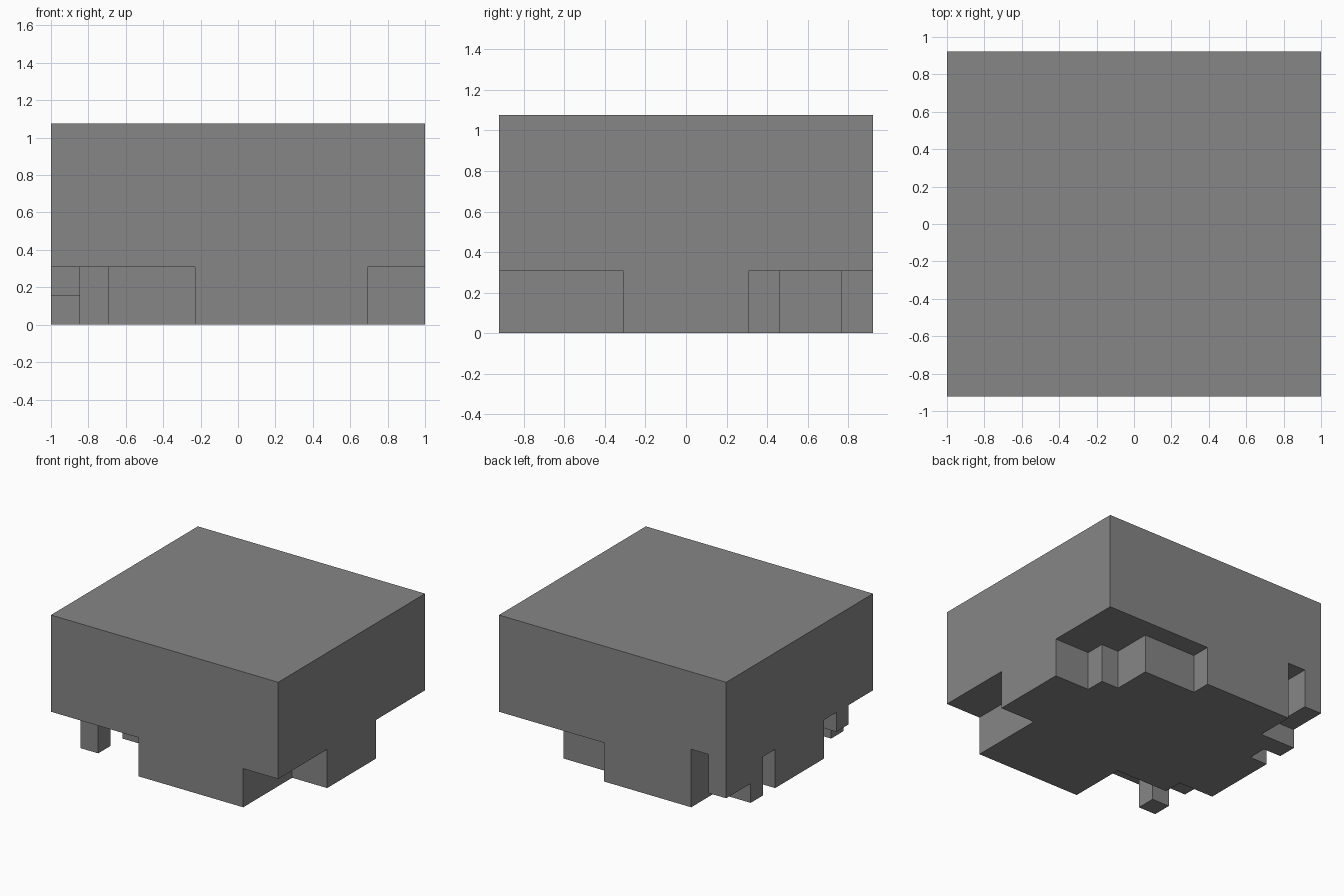
import bpy
import bmesh

cube = bpy.data.objects.get("Cube")
if cube:
    bpy.data.objects.remove(cube, do_unlink=True)

U = 2 / 13           # one grid step
W, D, H = 13, 12, 7  # overall size in grid steps

grey = bpy.data.materials.new("stone_grey")
grey.use_nodes = True
colour = (0.24, 0.24, 0.24, 1)
grey.diffuse_color = colour
grey.node_tree.nodes["Principled BSDF"].inputs["Base Color"].default_value = colour


def prism(name, outline, z0, z1):
    """Extrude an outline, in grid steps from the front right corner."""
    bm = bmesh.new()
    verts = [bm.verts.new(((x - W / 2) * U, (y - D / 2) * U, z0 * U)) for x, y in outline]
    face = bm.faces.new(verts)
    top = bmesh.ops.extrude_face_region(bm, geom=[face])["geom"]
    top_verts = [v for v in top if isinstance(v, bmesh.types.BMVert)]
    bmesh.ops.translate(bm, vec=(0, 0, (z1 - z0) * U), verts=top_verts)
    bmesh.ops.recalc_face_normals(bm, faces=bm.faces)
    mesh = bpy.data.meshes.new(name)
    bm.to_mesh(mesh)
    bm.free()
    mesh.materials.append(grey)
    obj = bpy.data.objects.new(name, mesh)
    bpy.context.collection.objects.link(obj)
    return obj


def rect(x0, x1, y0, y1):
    return [(x0, y0), (x1, y0), (x1, y1), (x0, y1)]


def cut(target, outline, depth):
    """Carve an outline upward from the underside."""
    cutter = prism("cutter", outline, -1, depth)
    cutter.hide_render = True
    mod = target.modifiers.new("cut", "BOOLEAN")
    mod.operation = "DIFFERENCE"
    mod.solver = "EXACT"
    mod.object = cutter
    bpy.context.view_layer.objects.active = target
    bpy.ops.object.modifier_apply(modifier=mod.name)
    bpy.data.objects.remove(cutter, do_unlink=True)


# Main block
body = prism("body", rect(0, W, 0, D), 0, H)

# Stepped recess, back left corner
cut(body, [(14, 8), (11, 8), (11, 9), (10, 9), (10, 11), (7, 11), (7, 13), (14, 13)], 2)
# Recess, front left corner
cut(body, rect(11, 14, -1, 4), 2)
# Recess, front right corner
cut(body, [(-1, -1), (5, -1), (5, 3), (2, 3), (2, 4), (-1, 4)], 2)
# Side slot, low corner and tall slot at the back right
cut(body, rect(-1, 1, 8, 9), 2)
cut(body, rect(-1, 1.5, 10, 13), 1)
cut(body, rect(1, 2, 10, 13), 3)

# Parts hanging inside the front right recess
prism("front_leg", rect(1, 2, 1, 2), 0, 2)
prism("side_stub", rect(0, 1, 2, 3), 1, 2)
